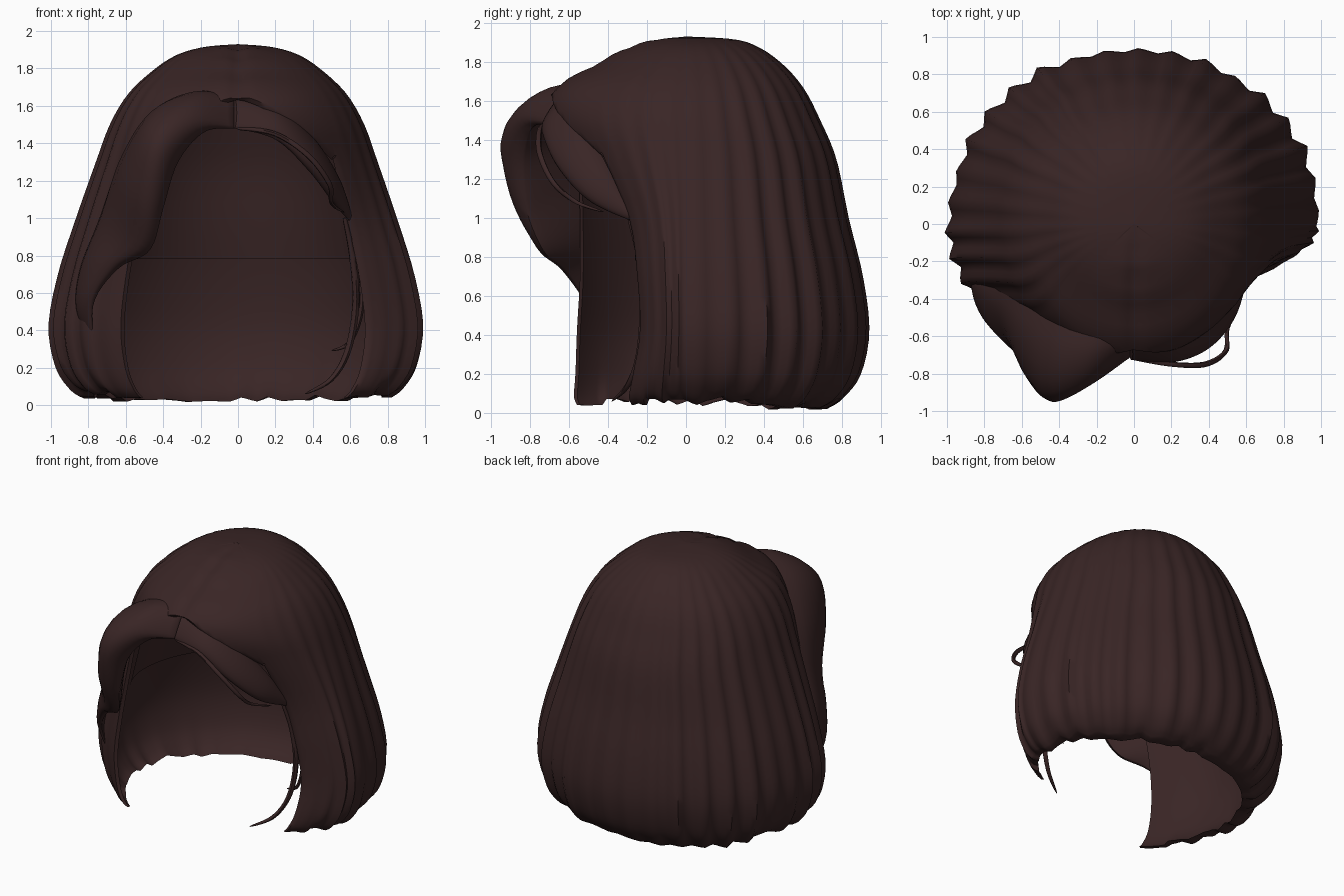
import bpy, math, random
from mathutils import Vector

if "Cube" in bpy.data.objects:
    bpy.data.objects.remove(bpy.data.objects["Cube"])

random.seed(4)
hair = bpy.data.materials.new("dark_brown_hair")
hair.diffuse_color = (0.041, 0.0185, 0.0185, 1)
hair.use_nodes = True
hair.node_tree.nodes["Principled BSDF"].inputs["Base Color"].default_value = hair.diffuse_color


def make(name, verts, faces, angle=50):
    me = bpy.data.meshes.new(name)
    me.from_pydata(verts, [], faces)
    me.materials.append(hair)
    ob = bpy.data.objects.new(name, me)
    bpy.context.collection.objects.link(ob)
    bpy.ops.object.select_all(action='DESELECT')
    ob.select_set(True)
    bpy.context.view_layer.objects.active = ob
    bpy.ops.object.mode_set(mode='EDIT')
    bpy.ops.mesh.select_all(action='SELECT')
    bpy.ops.mesh.remove_doubles(threshold=0.0005)
    bpy.ops.mesh.normals_make_consistent(inside=False)
    bpy.ops.object.mode_set(mode='OBJECT')
    bpy.ops.object.shade_smooth_by_angle(angle=math.radians(angle))
    return ob


def spline_values(pts, t):
    """Catmull-Rom sample of equal-length tuples, t in 0..1."""
    n = len(pts) - 1
    i = max(0, min(int(t * n), n - 1))
    f = t * n - i
    p = [pts[max(0, min(n, i + k))] for k in (-1, 0, 1, 2)]
    return [0.5 * (2 * b + (c - a) * f + (2 * a - 5 * b + 4 * c - d) * f * f
                   + (3 * b - a - 3 * c + d) * f ** 3) for a, b, c, d in zip(*p)]


def spline(pts, t):
    return Vector(spline_values(pts, t))


def grid_faces(rows, cols, closed=False):
    return [(i * cols + j, i * cols + (j + 1) % cols,
             (i + 1) * cols + (j + 1) % cols, (i + 1) * cols + j)
            for i in range(rows - 1) for j in range(cols if closed else cols - 1)]


# Bob profile: height, half width, front depth right, front depth left, back depth
PROFILE = [(1.93, 0, 0, 0, 0), (1.915, .18, .14, .14, .25), (1.87, .33, .30, .30, .38),
           (1.78, .46, .47, .47, .50), (1.66, .58, .67, .67, .60), (1.5, .67, .71, .73, .68),
           (1.3, .74, .60, .72, .76), (1.0, .84, .42, .71, .82), (.7, .93, .36, .71, .89),
           (.42, .975, .34, .73, .92), (.2, .94, .39, .74, .88), (.08, .87, .42, .75, .80),
           (.03, .81, .40, .73, .72)]
EDGE_R, EDGE_L = 45, -39


def body_point(deg, t, scale=1.0):
    z, a, fr, fl, bb = spline_values(PROFILE, t)
    th = math.radians(deg)
    depth = bb if math.cos(th) < 0 else (fr if math.sin(th) > 0 else fl)
    return Vector((a * scale * math.sin(th), -depth * scale * math.cos(th), z))


# Outer bob with lining: pleated strands from the crown, cut away around the face
FRONT, TEETH, SUB, ROWS, R_END = 25, 26, 5, 44, 21
columns = [EDGE_L + (EDGE_R - EDGE_L) * i / (FRONT - 1) for i in range(FRONT)]
span = 358 - (EDGE_R - EDGE_L)
columns += [EDGE_R + 1 + span * i / (TEETH * SUB) for i in range(TEETH * SUB + 1)]
COLS = len(columns)
tooth = [random.uniform(.3, 1.15) for _ in range(TEETH + 1)]
drop = [random.uniform(-.03, .03) for _ in range(TEETH + 1)]


def shell_point(r, c):
    deg, t = columns[c], r / (ROWS - 1)
    dz = 0
    if c < FRONT:       # strands ending at the hairline
        edge = EDGE_R if deg > 0 else EDGE_L
        last = R_END / (ROWS - 1)
        t = min(t, .335 + (last - .335) * abs(deg / edge) ** 1.3)
        ridge = 0
        dz = .012 * abs(math.sin(t * 38)) * min(1, t * 8) * (1 - abs(deg / edge))
    else:               # strands reaching the bottom
        k, f = divmod(c - FRONT, SUB)
        wave = (0, .3, .7, 1, .45)[f]
        near = min(deg - EDGE_R, 360 + EDGE_L - deg) / 30
        ridge = .05 * tooth[k] * wave * min(1, .1 + t * 1.2) * max(.1, min(1, near))
        back = max(0, -math.cos(math.radians(deg)))
        dz = (drop[k] * wave + .05 * (1 - back) - .01) * max(0, t - .7) / .3
        if near < .5:
            dz -= .03 * max(0, t - .7) / .3
    p = body_point(deg, t)
    ridge *= min(1, t * 5)
    p.x *= 1 + ridge
    p.y *= 1 + ridge
    p.z += dz
    if c < FRONT:       # soft groove along the centre parting
        p.z -= .02 * math.exp(-(p.x / .04) ** 2) * min(1, t * 6)
    return p, deg, t, dz


verts = [shell_point(r, c)[0] for r in range(ROWS) for c in range(COLS)]
for r in reversed(range(ROWS)):
    for c in range(COLS):
        _, deg, t, dz = shell_point(r, c)
        back = .5 - .5 * math.cos(math.radians(deg))
        p = body_point(deg, t, .975 - .045 * back)
        p.z += dz - .04 * (1 - t)
        verts.append(p)
faces = []
for i, face in enumerate(grid_faces(2 * ROWS, COLS, True)):
    r, c = divmod(i, COLS)
    deep = min(r, 2 * ROWS - 2 - r) >= R_END
    if not (c in (FRONT - 1, COLS - 1) and deep):
        faces.append(face)
for c in (FRONT, COLS - 1):         # walls of the two front edges
    for r in range(R_END, ROWS - 1):
        m = 2 * ROWS - 1 - r
        faces.append((r * COLS + c, (r + 1) * COLS + c, (m - 1) * COLS + c, m * COLS + c))
make("bob_shell", verts, faces, 60)

# Inner cap behind the face, ending in a straight lower border
CAP_COLS = 41
verts = [body_point(65 + 230 * c / (CAP_COLS - 1), .08 + .55 * r / 20, .87) - Vector((0, 0, .05))
         for r in range(21) for c in range(CAP_COLS)]
make("inner_cap", verts, grid_faces(21, CAP_COLS), 60)


def lock(name, top, low, bulge, direction, hollow=.25, n=40, m=10):
    """Closed lock lofted between two edge curves and puffed outwards."""
    d = Vector(direction).normalized()
    verts = []
    for i in range(n):
        t = i / (n - 1)
        a, b = spline(top, t), spline(low, t)
        h = spline_values([(x,) for x in bulge], t)[0]
        for j in range(2 * m):
            u = j / m if j <= m else (2 * m - j) / m
            side = 1 if j <= m else -hollow
            verts.append(a.lerp(b, .5 - .5 * math.cos(math.pi * u))
                         + d * h * side * math.sin(math.pi * u))
    faces = grid_faces(n, 2 * m, True)
    faces.append(tuple(range(2 * m)))
    return make(name, verts, faces, 50)


# Large swept fringe on the left
lock("swept_fringe_left",
     [(-.02, -.62, 1.64), (-.2, -.6, 1.68), (-.42, -.52, 1.58), (-.6, -.41, 1.33),
      (-.73, -.34, 1.0), (-.84, -.29, .72), (-.86, -.31, .5), (-.77, -.42, .32)],
     [(-.02, -.71, 1.48), (-.18, -.79, 1.46), (-.32, -.84, 1.3), (-.4, -.82, 1.05),
      (-.47, -.73, .83), (-.64, -.62, .73), (-.77, -.5, .55), (-.77, -.42, .32)],
     [.03, .15, .24, .21, .14, .09, .05, 0], (-.4, -.91, .1), .1)

# Smaller fringe on the right
lock("swept_fringe_right",
     [(-.02, -.62, 1.64), (.2, -.58, 1.6), (.38, -.5, 1.45), (.53, -.38, 1.22), (.62, -.26, .98)],
     [(-.02, -.72, 1.48), (.2, -.72, 1.42), (.38, -.64, 1.25), (.51, -.48, 1.08), (.6, -.27, .98)],
     [.03, .06, .07, .06, .0], (.45, -.88, .1))


def strand(name, pts, width):
    """Thin tapered strand."""
    n, m = 32, 6
    verts = []
    for i in range(n):
        t = i / (n - 1)
        p = spline(pts, t)
        tan = (spline(pts, min(1, t + .02)) - spline(pts, max(0, t - .02))).normalized()
        u = tan.cross(Vector((.3, 1, .2))).normalized()
        v = tan.cross(u)
        w = width * (.08 + max(0, math.sin(math.pi * (.12 + .88 * t))) ** .6)
        verts += [p + u * w * math.cos(k * math.tau / m) + v * w * math.sin(k * math.tau / m)
                  for k in range(m)]
    make(name, verts, grid_faces(n, m, True) + [tuple(range(m))], 60)


# Loose strands
strand("loose_fringe_strand", [(0, -.72, 1.48), (.2, -.75, 1.45), (.38, -.75, 1.33),
                               (.49, -.68, 1.18), (.5, -.56, 1.08), (.57, -.42, 1.03)], .014)
strand("loose_side_strand", [(.57, -.29, 1.0), (.61, -.24, .8), (.63, -.22, .55),
                             (.59, -.24, .3), (.5, -.3, .14), (.36, -.38, .06)], .018)
strand("loose_back_strand", [(.58, -.24, .98), (.65, -.2, .75), (.66, -.18, .52),
                             (.6, -.16, .34), (.5, -.14, .29)], .014)
